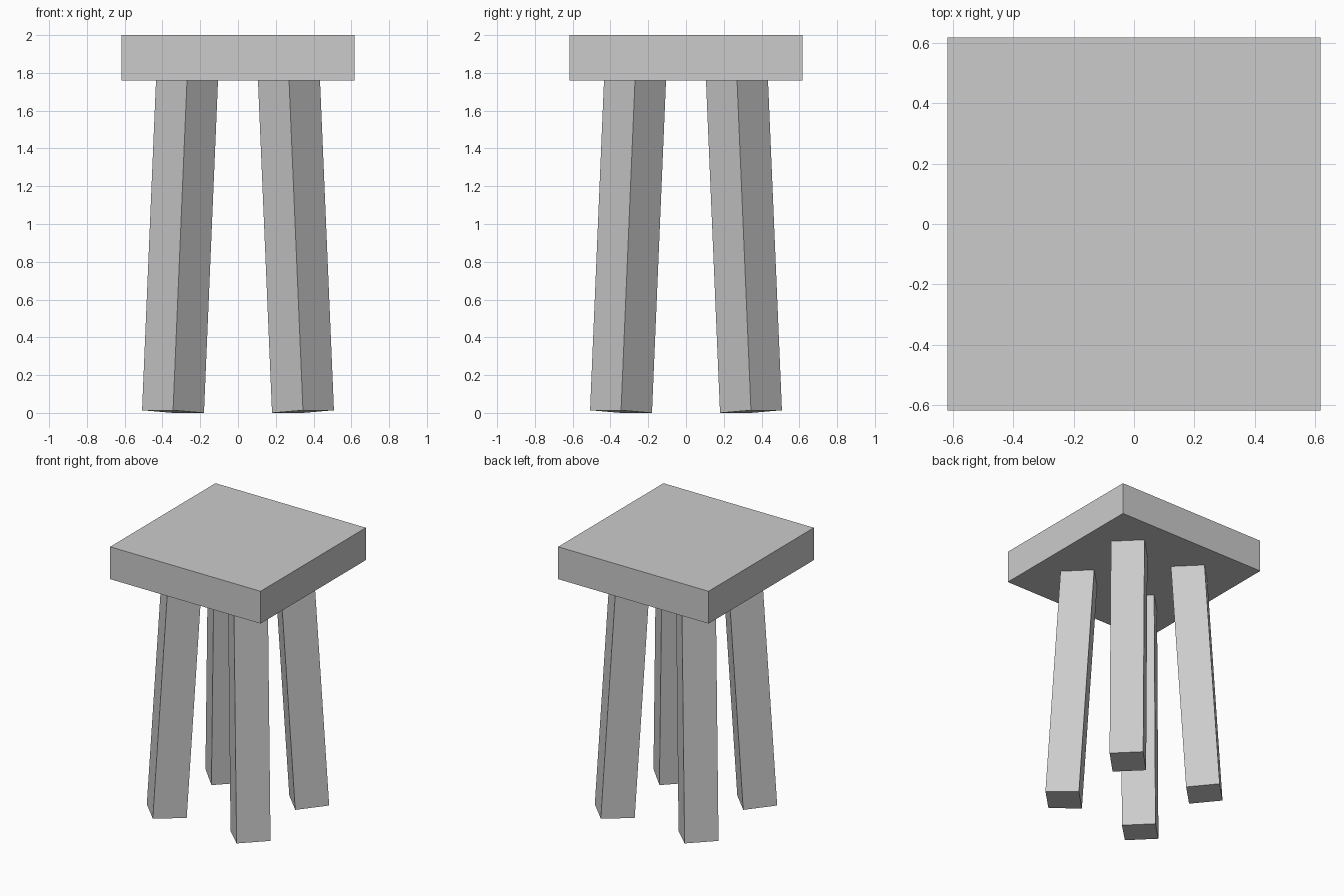
import bpy, bmesh
from math import radians
from mathutils import Matrix

if "Cube" in bpy.data.objects:
    bpy.data.objects.remove(bpy.data.objects["Cube"])

def box(name, matrix, size):
    """Add a box of the given size, placed by a matrix."""
    mesh = bpy.data.meshes.new(name)
    bm = bmesh.new()
    bmesh.ops.create_cube(bm, size=1, matrix=matrix @ Matrix.Diagonal((*size, 1)))
    bm.to_mesh(mesh)
    bm.free()
    obj = bpy.data.objects.new(name, mesh)
    bpy.context.collection.objects.link(obj)
    return obj

# Square seat slab
box("seat", Matrix.Translation((0, 0, 1.88)), (1.235, 1.235, 0.24))

# Four square legs on the diagonals, splayed outward, ends cut square to the leg
LEG_WIDTH, LEG_LENGTH, SPLAY = 0.232, 1.78, 3.42
for name, angle in (("back_right_leg", 45), ("back_left_leg", 135),
                    ("front_left_leg", 225), ("front_right_leg", 315)):
    place = (Matrix.Rotation(radians(angle), 4, 'Z')
             @ Matrix.Translation((0.4865, 0, 0.007))
             @ Matrix.Rotation(radians(-SPLAY), 4, 'Y')
             @ Matrix.Translation((0, 0, LEG_LENGTH / 2)))
    box(name, place, (LEG_WIDTH, LEG_WIDTH, LEG_LENGTH))
